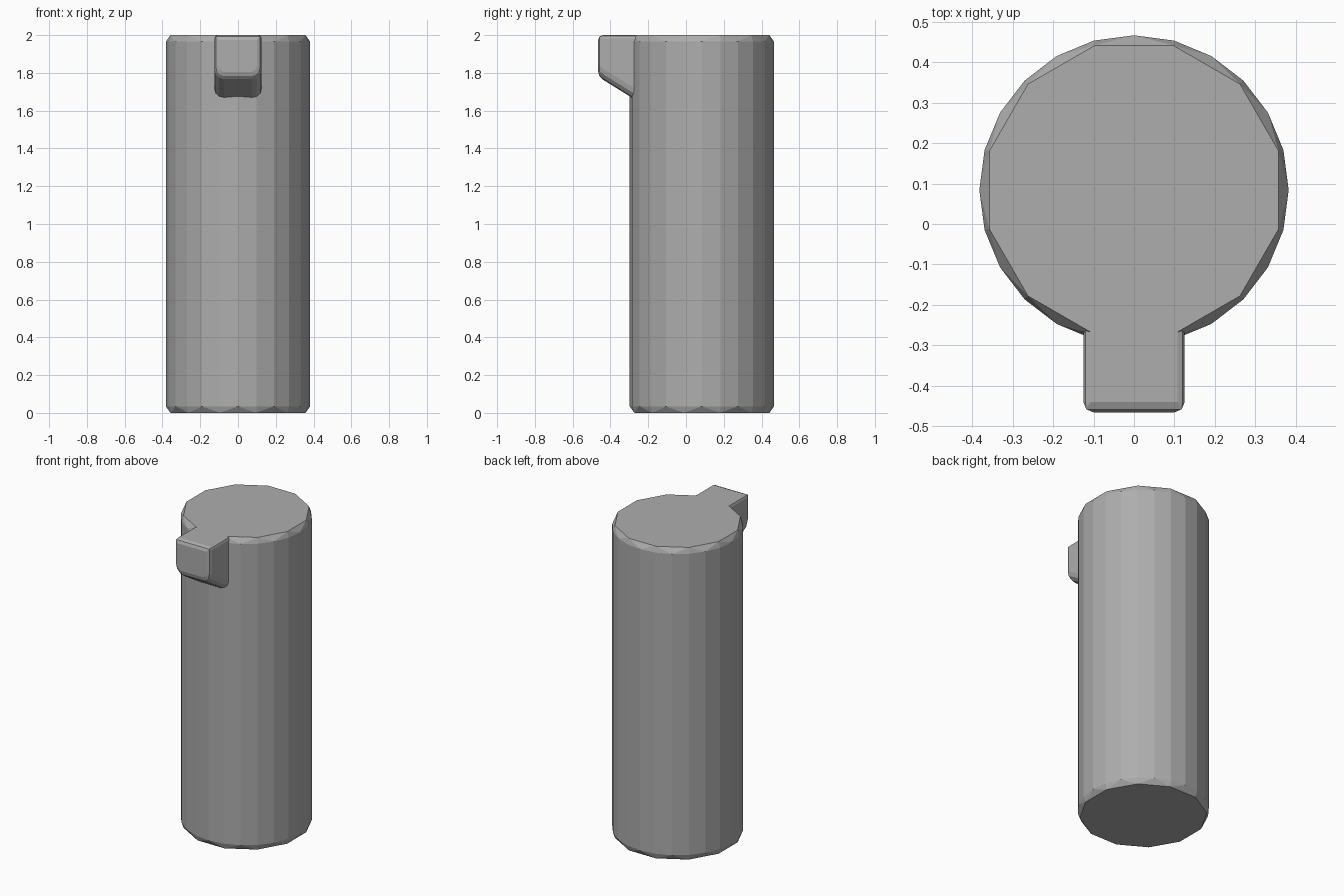
import bpy, bmesh
from math import sin, cos, radians

cube = bpy.data.objects.get("Cube")
if cube:
    bpy.data.objects.remove(cube, do_unlink=True)

grey = bpy.data.materials.new("plain_grey")
grey.use_nodes = True
colour = (0.42, 0.42, 0.42, 1)
grey.diffuse_color = colour
grey.node_tree.nodes["Principled BSDF"].inputs["Base Color"].default_value = colour


def finish(bm, name):
    bmesh.ops.recalc_face_normals(bm, faces=bm.faces)
    mesh = bpy.data.meshes.new(name)
    bm.to_mesh(mesh)
    bm.free()
    mesh.materials.append(grey)
    obj = bpy.data.objects.new(name, mesh)
    bpy.context.collection.objects.link(obj)
    return obj


SIDES, RADIUS, CENTRE_Y, HEIGHT = 24, 0.382, 0.084, 2.0


def ring(bm, count, radius, z):
    step = 360 / count
    return [bm.verts.new((radius * cos(radians(15 + step * i)),
                          CENTRE_Y + radius * sin(radians(15 + step * i)), z))
            for i in range(count)]


# Body: faceted cylinder whose ends step down to half as many sides
bm = bmesh.new()
low = ring(bm, SIDES, RADIUS, 0.035)
high = ring(bm, SIDES, RADIUS, HEIGHT - 0.035)
for i in range(SIDES):
    j = (i + 1) % SIDES
    bm.faces.new((low[i], low[j], high[j], high[i]))
for rim, z in ((low, 0), (high, HEIGHT)):
    half = SIDES // 2
    cap = ring(bm, half, RADIUS - 0.012, z)
    bm.faces.new(cap)
    for i in range(half):
        a, b = cap[i], cap[(i + 1) % half]
        start, mid, end = (rim[(2 * i + k) % SIDES] for k in range(3))
        bm.faces.new((a, start, mid))
        bm.faces.new((a, mid, b))
        bm.faces.new((b, mid, end))
finish(bm, "body")

# Spout: side profile with a sloping underside, extruded across and rounded
bm = bmesh.new()
profile = [(-0.2, 2.0), (-0.465, 2.0), (-0.465, 1.78), (-0.2, 1.615)]
face = bm.faces.new([bm.verts.new((-0.125, y, z)) for y, z in profile])
extruded = bmesh.ops.extrude_face_region(bm, geom=[face])["geom"]
bmesh.ops.translate(bm, vec=(0.25, 0, 0),
                    verts=[v for v in extruded if isinstance(v, bmesh.types.BMVert)])


def round_edges(test, width, segments):
    edges = [e for e in bm.edges if test(*(v.co for v in e.verts))]
    bmesh.ops.bevel(bm, geom=edges, offset=width, segments=segments,
                    profile=0.5, affect='EDGES')


# Wide rounding under the spout, then a small one around its front and top
round_edges(lambda a, b: abs(a.x - b.x) < 0.01 and min(a.z, b.z) < 1.7
            and abs(a.y - b.y) > 0.1, 0.05, 3)
round_edges(lambda a, b: a.y < -0.46 and b.y < -0.46, 0.025, 2)
round_edges(lambda a, b: a.z > 1.99 and b.z > 1.99 and abs(a.y - b.y) > 0.1,
            0.018, 2)
finish(bm, "spout")
